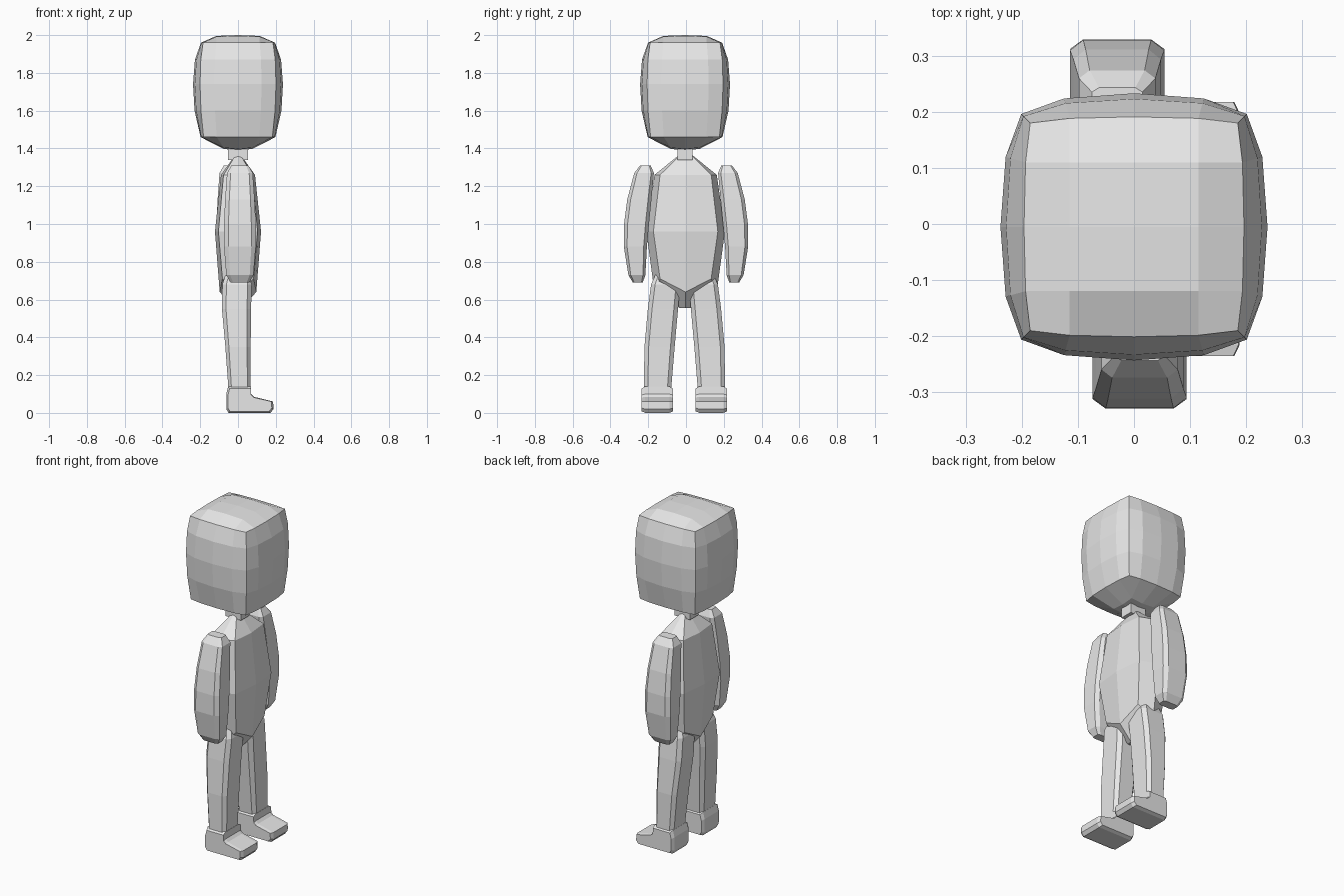
import bpy, bmesh
from mathutils import Vector

if "Cube" in bpy.data.objects:
    bpy.data.objects.remove(bpy.data.objects["Cube"])

clay = bpy.data.materials.new("light grey")
clay.diffuse_color = (0.8, 0.8, 0.8, 1)
clay.use_nodes = True
clay.node_tree.nodes["Principled BSDF"].inputs["Base Color"].default_value = clay.diffuse_color


def finish(bm, name):
    bmesh.ops.recalc_face_normals(bm, faces=bm.faces[:])
    me = bpy.data.meshes.new(name)
    bm.to_mesh(me)
    bm.free()
    me.materials.append(clay)
    ob = bpy.data.objects.new(name, me)
    bpy.context.collection.objects.link(ob)
    return ob


def loft(name, rings):
    """Skin a closed solid over rings of points."""
    bm = bmesh.new()
    vs = [[bm.verts.new(p) for p in r] for r in rings]
    n = len(vs[0])
    for a, b in zip(vs, vs[1:]):
        for i in range(n):
            j = (i + 1) % n
            bm.faces.new((a[i], a[j], b[j], b[i]))
    bm.faces.new(vs[0])
    bm.faces.new(vs[-1])
    return finish(bm, name)


def chamfered(z, cx, cy, hx, hy, k=0.72):
    """Rectangle with cut corners at height z."""
    pts = [(1, -k), (1, k), (k, 1), (-k, 1), (-1, k), (-1, -k), (-k, -1), (k, -1)]
    return [Vector((cx + hx * u, cy + hy * v, z)) for u, v in pts]


# Head: gridded cube bulged to a rounded block, narrowing below
bm = bmesh.new()
bmesh.ops.create_cube(bm, size=2)
bmesh.ops.subdivide_edges(bm, edges=bm.edges[:], cuts=3, use_grid_fill=True)
levels = {-2: (1.46, .182, .198), -1: (1.60, .196, .230), 0: (1.74, .201, .238),
          1: (1.87, .197, .228), 2: (1.96, .185, .196)}
bulge = (1, .75, 0)
for v in bm.verts:
    i, j, k = (round(c * 2) for c in v.co)
    z, corner, mid = levels[k]
    inner = .42 if k == -2 and abs(i) < 2 and abs(j) < 2 else .62

    def place(a, b):
        sign = (a > 0) - (a < 0)
        if abs(a) == 2:
            return sign * (corner + (mid - corner) * bulge[abs(b)])
        return sign * inner * corner * abs(a)
    if abs(k) == 2:
        cap = (bulge[abs(i)] * bulge[abs(j)]) ** .4
        z += .04 * cap if k == 2 else -.07 * cap
    v.co = (place(i, j), place(j, i) - .005, z)
finish(bm, "head")

# Neck
loft("neck", [[(x * .052, y * .04 - .005, z) for x, y in
               ((1, -1), (1, 1), (-1, 1), (-1, -1))] for z in (1.34, 1.41)])

# Torso: eight-sided rings, the lower one arched over the legs
section = ((1, -.82), (1, 0), (1, .82), (0, 1), (-1, .82), (-1, 0), (-1, -.82), (0, -1))
torso = []
for z, hx, hy, lift in ((1.365, .015, .035, 0), (1.26, .09, .165, 0), (.96, .122, .208, 0),
                        (.64, .097, .165, .07), (.555, .02, .03, 0)):
    torso.append([(hx * u * (1 if v == 0 else .85), hy * v - .002,
                   z + (lift if abs(v) == .82 else 0)) for u, v in section])
loft("torso", torso)

# Arms: gently bowed, tapering at both ends (z, y, half x, half y)
arm = ((1.31, .215, .045, .028), (1.27, .222, .068, .052), (1.13, .247, .078, .064),
       (1.0, .262, .084, .066), (.88, .268, .084, .061), (.73, .260, .072, .045),
       (.69, .255, .05, .026))
# Legs (z, x, y, half x, half y)
leg = ((.74, -.005, .095, .058, .055), (.68, -.005, .1, .078, .077),
       (.55, -.008, .114, .077, .08), (.35, 0, .132, .067, .08), (.12, .008, .143, .058, .072))
# Foot side outline (x, z)
foot = ((-.05, 0), (.172, 0), (.188, .02), (.186, .06), (.085, .085), (.07, .1),
        (.068, .14), (-.052, .14), (-.062, .1), (-.062, .02))

for s, side in ((-1, "right"), (1, "left")):
    ax = .01 if s < 0 else -.03
    loft(side + "_arm", [chamfered(z, ax, s * y, hx, hy) for z, y, hx, hy in arm])
    loft(side + "_leg", [chamfered(z, x, s * y - .008, hx, hy) for z, x, y, hx, hy in leg])
    # Foot: outline swept across its width with pulled-in sides
    cy = s * .143 - .009
    rings = []
    for w, shrink in ((-.083, .86), (-.064, 1), (.064, 1), (.083, .86)):
        rings.append([(.06 + (x - .06) * (shrink + 1) / 2, cy + w,
                       .06 + (z - .06) * shrink) for x, z in foot])
    loft(side + "_foot", rings)
